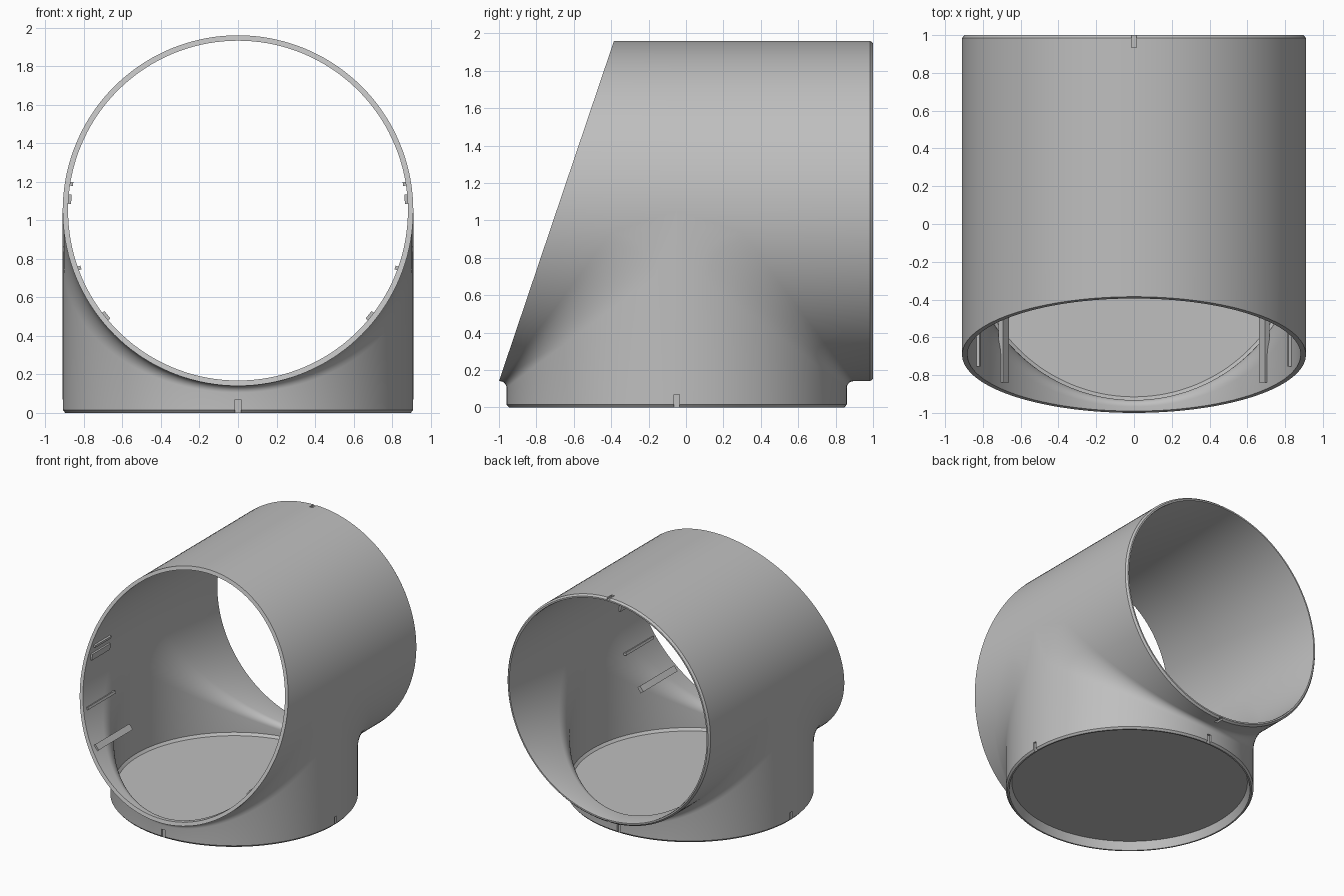
import bpy, bmesh
from math import sin, cos, pi, asin
from mathutils import Matrix, Vector

cube = bpy.data.objects.get("Cube")
if cube:
    bpy.data.objects.remove(cube)

N = 72          # slices across the width
K = 8           # fillet segments
R, r = 0.91, 0.882   # outer and inner pipe radius
CZ, CY = 1.05, -0.05  # tube axis height, base axis depth

grey = bpy.data.materials.new("light grey")
grey.use_nodes = True
colour = (0.52, 0.52, 0.52, 1)
grey.diffuse_color = colour
grey.node_tree.nodes["Principled BSDF"].inputs["Base Color"].default_value = colour


def front(z):
    """Depth of the slanted front opening at a height."""
    return -1 + (z - 0.14) * 0.338


def finish(bm, name):
    bmesh.ops.recalc_face_normals(bm, faces=bm.faces)
    mesh = bpy.data.meshes.new(name)
    bm.to_mesh(mesh)
    bm.free()
    ob = bpy.data.objects.new(name, mesh)
    bpy.context.collection.objects.link(ob)
    mesh.materials.append(grey)
    return ob


def activate(ob):
    bpy.ops.object.select_all(action='DESELECT')
    ob.select_set(True)
    bpy.context.view_layer.objects.active = ob


def add_box(bm, centre, size, rot=None):
    mat = Matrix.Translation(centre) @ (rot or Matrix()) @ Matrix.Diagonal((*size, 1))
    bmesh.ops.create_cube(bm, size=1, matrix=mat)


def shell(bm, rad, back, z0):
    """Tube wall blended into the base wall; returns the three open rings."""
    slices = []
    for i in range(N + 1):
        t = pi * i / N
        h = rad * sin(t) if 0 < i < N else 0.0
        f = min(0.035 + 0.25 * (rad - h), 2 * h)
        arc = [(h + f + f * cos(a), CZ - h - f + f * sin(a))
               for a in (pi / 2 * (1 + k / K) for k in range(K + 1))]
        pts = [(front(CZ + h), CZ + h), (CY, CZ + h), (back, CZ + h), (back, CZ - h)]
        pts += [(CY + d, z) for d, z in arc] + [(CY + h, z0), (CY - h, z0)]
        pts += [(CY - d, z) for d, z in reversed(arc)] + [(front(CZ - h), CZ - h)]
        slices.append([bm.verts.new((rad * cos(t), y, z)) for y, z in pts])
    n = len(slices[0])
    base = 5 + K
    for a, b in zip(slices, slices[1:]):
        for j in range(n - 1):
            if j not in (2, base):
                bm.faces.new((a[j], a[j + 1], b[j + 1], b[j]))

    def ring(p, q):
        return [s[p] for s in slices] + [s[q] for s in reversed(slices[1:-1])]
    return ring(0, n - 1), ring(2, 3), ring(base, base + 1)


def circle(bm, rad, place):
    return [bm.verts.new(place(rad * cos(pi * i / N), rad * sin(pi * i / N)))
            for i in range(2 * N)]


def bridge(bm, *rings):
    for a, b in zip(rings, rings[1:]):
        for i in range(2 * N):
            j = (i + 1) % (2 * N)
            bm.faces.new((a[i], a[j], b[j], b[i]))


# Hollow pipe joint with rims and floor
bm = bmesh.new()
out_front, out_back, out_base = shell(bm, R, 0.985, 0.015)
in_front, in_back, in_base = shell(bm, r, 0.985, 0.1)
bridge(bm, out_front, in_front)
bridge(bm, out_back,
       circle(bm, R - 0.013, lambda u, v: (u, 1, CZ + v)),
       circle(bm, r + 0.003, lambda u, v: (u, 1, CZ + v)), in_back)


def level(rad, z):
    return circle(bm, rad, lambda u, v: (u, CY + v, z))


under = level(0.865, 0.065)
bridge(bm, out_base, level(R - 0.013, 0), level(r + 0.003, 0), under)
bm.faces.new(under)
floor = level(0.865, 0.08)
bridge(bm, in_base, floor)
bm.faces.new(floor)
bmesh.ops.remove_doubles(bm, verts=bm.verts, dist=1e-5)
joint = finish(bm, "pipe_joint")

# Alignment notches in the back rim and around the base
bm = bmesh.new()
for s in (-1, 1):
    add_box(bm, (0, 0.98, CZ + s * R), (0.026, 0.09, 0.03))
    add_box(bm, (0, CY + s * R, 0.025), (0.03, 0.03, 0.09))
    add_box(bm, (s * R, CY, 0.025), (0.03, 0.03, 0.09))
cutter = finish(bm, "notch_cutter")
cutter.hide_render = True
activate(joint)
mod = joint.modifiers.new("notches", 'BOOLEAN')
mod.operation = 'DIFFERENCE'
mod.solver = 'EXACT'
mod.object = cutter
bpy.ops.object.modifier_apply(modifier=mod.name)
bpy.data.objects.remove(cutter)
activate(joint)
bpy.ops.object.shade_smooth_by_angle(angle=0.5)

# Ribs along the inner side walls near the front opening
for side, s in (("left", 1), ("right", -1)):
    bm = bmesh.new()
    for z, width in ((1.19, 0.02), (1.11, 0.05), (0.75, 0.02), (0.5, 0.05)):
        a = asin((z - CZ) / r)
        y0, y1 = front(z) + 0.04, -0.4
        add_box(bm, Vector((s * r * cos(a), (y0 + y1) / 2, z)),
                (0.03, y1 - y0, width), Matrix.Rotation(-s * a, 4, 'Y'))
    finish(bm, side + "_inner_ribs")
